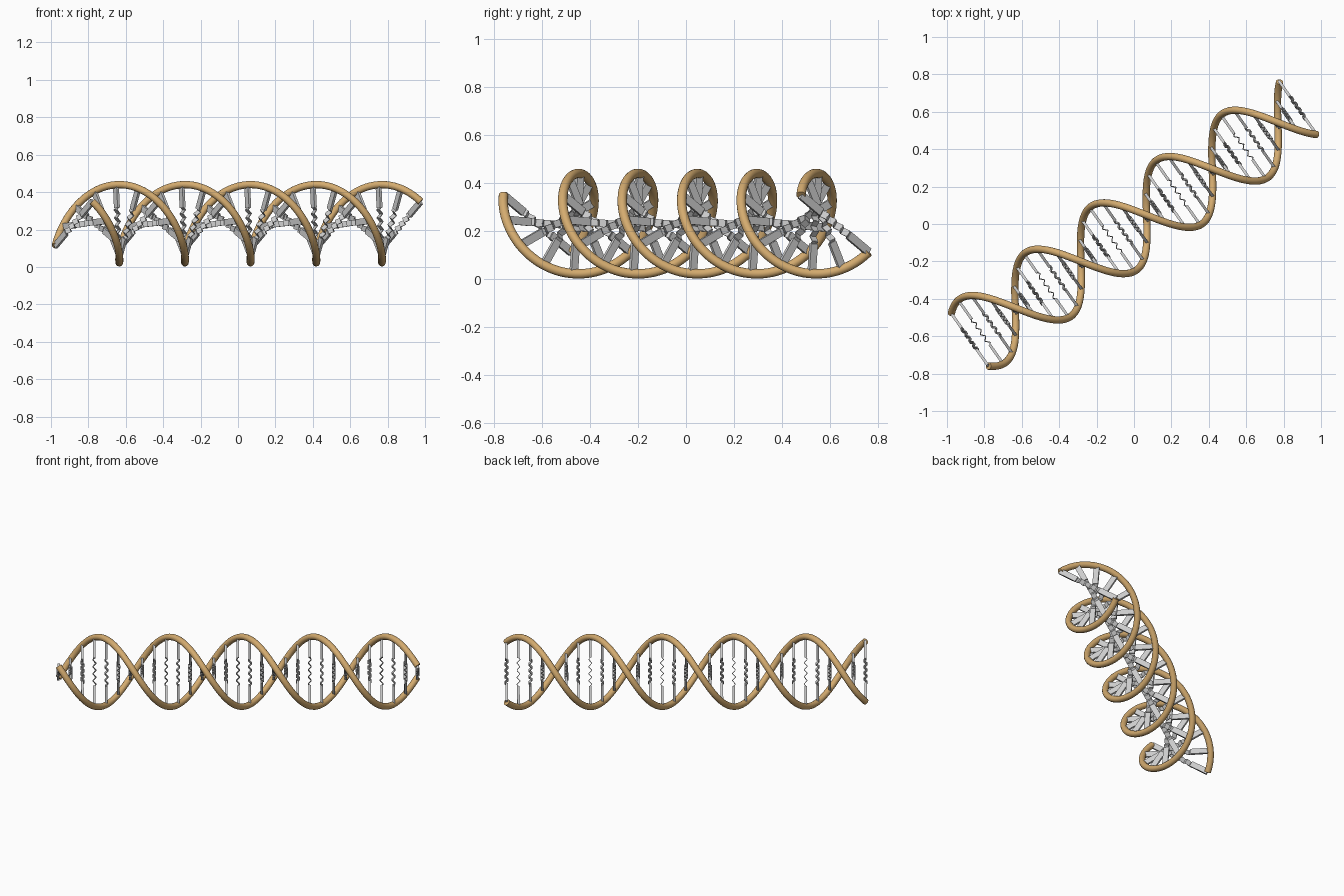
import bpy, bmesh, math
from mathutils import Vector, Matrix

if "Cube" in bpy.data.objects:
    bpy.data.objects.remove(bpy.data.objects["Cube"])

HALF = 1.074            # half axis length
RADIUS = 0.209          # helix radius
TUBE = 0.0195
CENTRE_Z = 0.231
TURNS = 2.5
START = math.radians(-34.5)
RUNGS = 31

# frame of the horizontal axis: along it, across it, up
a = math.radians(35.2)
ALONG = Vector((math.cos(a), math.sin(a), 0))
ACROSS = Vector((-math.sin(a), math.cos(a), 0))
UP = Vector((0, 0, 1))
CENTRE = Vector((0, 0, CENTRE_Z))


def frame(t):
    """Axis point, radial and tangential directions at t in 0..1."""
    ang = START + TURNS * 2 * math.pi * t
    c, s = math.cos(ang), math.sin(ang)
    return (CENTRE + ALONG * HALF * (2 * t - 1),
            ACROSS * c + UP * s, UP * c - ACROSS * s)


tan = bpy.data.materials.new("tan")
tan.diffuse_color = (0.66, 0.41, 0.16, 1)
tan.use_nodes = True
tan.node_tree.nodes["Principled BSDF"].inputs["Base Color"].default_value = tan.diffuse_color


# spiral strands
def strand(name, side):
    cu = bpy.data.curves.new(name, 'CURVE')
    cu.dimensions = '3D'
    cu.bevel_depth = TUBE
    cu.bevel_resolution = 6
    cu.use_fill_caps = True
    sp = cu.splines.new('POLY')
    n = 200
    sp.points.add(n)
    for i in range(n + 1):
        p, r, _ = frame(i / n)
        sp.points[i].co = (*(p + r * RADIUS * side), 1)
    ob = bpy.data.objects.new(name, cu)
    bpy.context.collection.objects.link(ob)
    bpy.ops.object.select_all(action='DESELECT')
    ob.select_set(True)
    bpy.context.view_layer.objects.active = ob
    bpy.ops.object.convert(target='MESH')
    ob = bpy.context.object
    ob.data.materials.clear()
    ob.data.materials.append(tan)
    bpy.ops.object.shade_smooth_by_angle(angle=math.radians(40))


strand("strand_a", 1)
strand("strand_b", -1)


# box between two points in the (radial, axial) plane of a rung
def bar(bm, t, p0, p1, thick, width):
    o, r, w = frame(t)
    q0 = o + r * p0[0] + ALONG * p0[1]
    q1 = o + r * p1[0] + ALONG * p1[1]
    d = q1 - q0
    x = d.normalized()
    y = w.cross(x)
    m = Matrix((x * d.length, y * thick, w * width)).transposed().to_4x4()
    m.translation = (q0 + q1) / 2
    bmesh.ops.create_cube(bm, size=1, matrix=m)


def finish(bm, name):
    bmesh.ops.recalc_face_normals(bm, faces=bm.faces)
    me = bpy.data.meshes.new(name)
    bm.to_mesh(me)
    bm.free()
    bpy.context.collection.objects.link(bpy.data.objects.new(name, me))


# flat rung bars reaching in from both strands, and the thin folded links between
bars, links = bmesh.new(), bmesh.new()
INNER = 0.085
FOLDS = 8
for k in range(RUNGS):
    t = k / (RUNGS - 1)
    for s in (-1, 1):
        bar(bars, t, (s * INNER, 0), (s * RADIUS, 0), 0.015, 0.034)
    pts = [(-INNER, 0)]
    for i in range(FOLDS):
        pts.append((-INNER + 2 * INNER * (i + 0.5) / FOLDS, 0.010 * (-1) ** i))
    pts.append((INNER, 0))
    for p, q in zip(pts, pts[1:]):
        bar(links, t, p, q, 0.004, 0.03)
finish(bars, "rung_bars")
finish(links, "rung_links")
